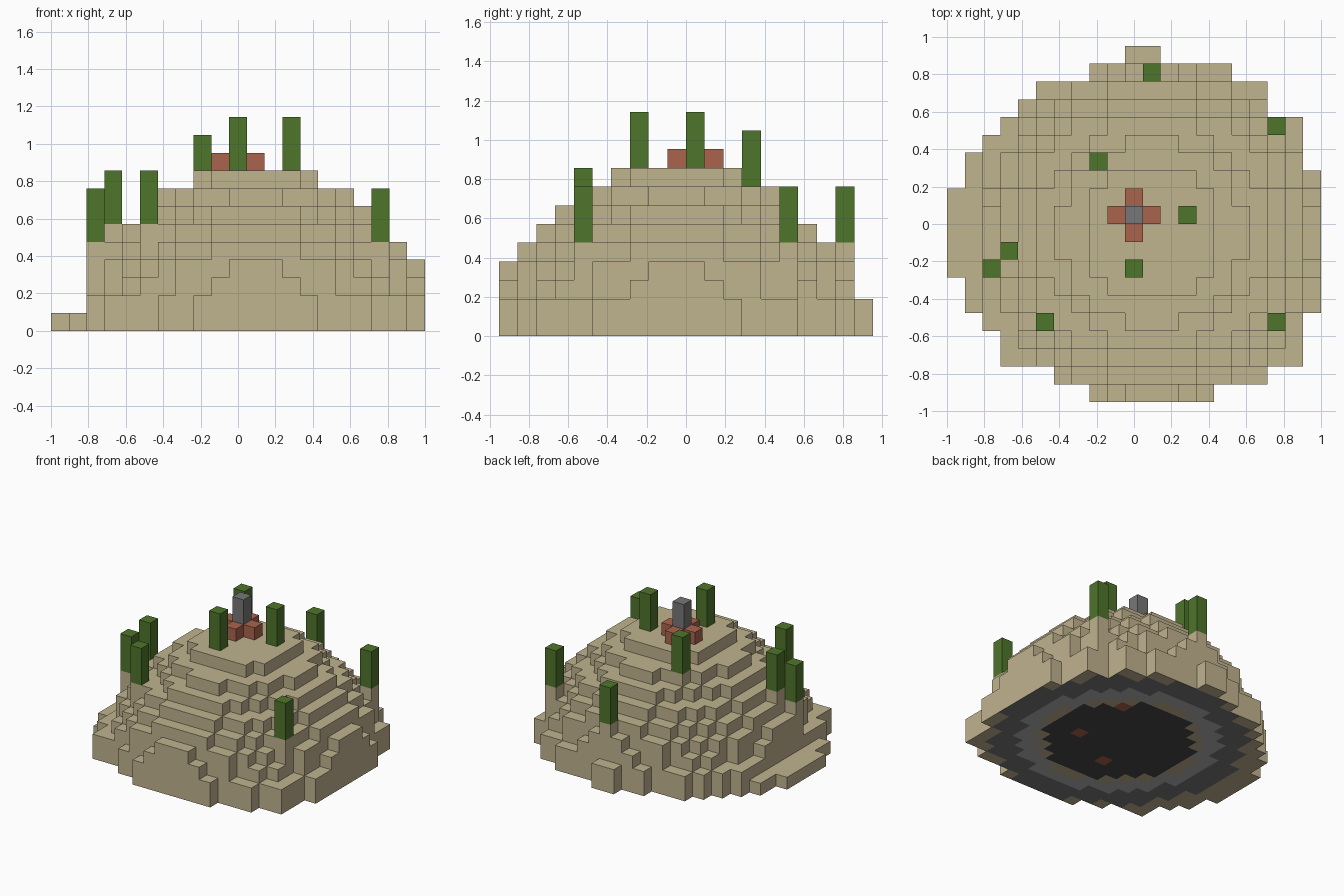
import bpy, bmesh, math

cube = bpy.data.objects.get("Cube")
if cube:
    bpy.data.objects.remove(cube, do_unlink=True)

V = 2 / 21                 # block size
NX, NY = 21, 20            # blocks across x and y
MID_X, MID_Y = 11, 9       # centre block of the dome


def material(name, hex_rgb):
    def lin(c):
        c /= 255
        return c / 12.92 if c <= 0.04045 else ((c + 0.055) / 1.055) ** 2.4
    m = bpy.data.materials.new(name)
    m.use_nodes = True
    col = tuple(lin(b) for b in bytes.fromhex(hex_rgb)) + (1,)
    m.diffuse_color = col
    m.node_tree.nodes["Principled BSDF"].inputs["Base Color"].default_value = col
    return m


sand = material("sand", "C0B38F")
green = material("cactus_green", "4F752B")
brick = material("brick_red", "AB644D")
stone = material("stone_grey", "777779")
pale = material("pale_grey", "B2B2B2")
coal = material("coal_black", "484848")


def pos(i, j, k):
    return (-1 + i * V, (j - NY / 2) * V, k * V)


def finish(name, bm, mats):
    bmesh.ops.remove_doubles(bm, verts=bm.verts, dist=V / 100)
    bm.normal_update()
    mesh = bpy.data.meshes.new(name)
    bm.to_mesh(mesh)
    bm.free()
    for m in mats:
        mesh.materials.append(m)
    obj = bpy.data.objects.new(name, mesh)
    bpy.context.collection.objects.link(obj)


def block(name, i, j, k, height, mat):
    bm = bmesh.new()
    bmesh.ops.create_cube(bm, size=1)
    x, y, z = pos(i + 0.5, j + 0.5, k + height / 2)
    for v in bm.verts:
        v.co = (x + v.co.x * V, y + v.co.y * V, z + v.co.z * height * V)
    finish(name, bm, [mat])


# Cactus posts: column, row, base level
posts = [(10, 7, 9), (13, 10, 9), (8, 13, 8), (5, 4, 6), (3, 8, 6),
         (2, 7, 5), (18, 4, 5), (18, 15, 5), (11, 18, 5)]

# Ground outline: first and last column of each row, back to front
spans = [(10, 12), (8, 16), (5, 18), (4, 18), (3, 20), (2, 20), (1, 20), (1, 21)]
spans += [(0, 21)] * 5 + [(1, 21)] * 2
spans += [(2, 20), (3, 20), (3, 20), (6, 18), (8, 15)]
spans.reverse()

# Terrace radius for each level, top down
terraces = [(9, 3.7), (8, 5.3), (7, 6.4), (6, 7.3), (5, 8.3), (4, 9.1), (3, 9.4)]


def radius(i, j):
    return math.hypot(i - MID_X, j - MID_Y)


def level(i, j):
    if not (0 <= j < NY and spans[j][0] <= i < spans[j][1]):
        return 0
    for pi, pj, base in posts:
        if (i, j) == (pi, pj):
            return base
    if i < 2:
        return 1
    if j == NY - 1:
        return 2
    return next((h for h, r in terraces if radius(i, j) <= r), 2)


# Underside layers, by distance from the dome centre
hill_mats = [sand, coal, pale, stone, brick]
brick_spots = [(14, 13), (14, 8), (10, 6)]


def underside(i, j):
    if (i, j) in brick_spots:
        return 4
    r = radius(i, j)
    if r < 5.4:
        return 1
    if r < 6.3:
        return 0
    if r < 7.3:
        return 2
    return 3 if r < 9.3 else 0


# Terraced hill
bm = bmesh.new()


def quad(corners, mat=0):
    f = bm.faces.new([bm.verts.new(pos(*c)) for c in corners])
    f.material_index = mat


for j in range(NY):
    for i in range(NX):
        h = level(i, j)
        if not h:
            continue
        ring = [(i, j), (i + 1, j), (i + 1, j + 1), (i, j + 1)]
        quad([(x, y, h) for x, y in ring])
        quad([(x, y, 0) for x, y in reversed(ring)], underside(i, j))
        # Exposed walls facing front, left, back, right
        for n, (dx, dy) in enumerate([(0, -1), (1, 0), (0, 1), (-1, 0)]):
            a, b = ring[n], ring[(n + 1) % 4]
            for k in range(level(i + dx, j + dy), h):
                quad([(*a, k), (*b, k), (*b, k + 1), (*a, k + 1)])
finish("terraced_hill", bm, hill_mats)

# Cactus posts
for n, (i, j, k) in enumerate(posts):
    block(f"cactus_{n + 1}", i, j, k, 3, green)

# Stone pillar ringed by bricks on the summit
block("summit_pillar", 10, 10, 9, 3, stone)
for side, dx, dy in [("left", 1, 0), ("right", -1, 0), ("back", 0, 1), ("front", 0, -1)]:
    block(f"summit_brick_{side}", 10 + dx, 10 + dy, 9, 1, brick)
